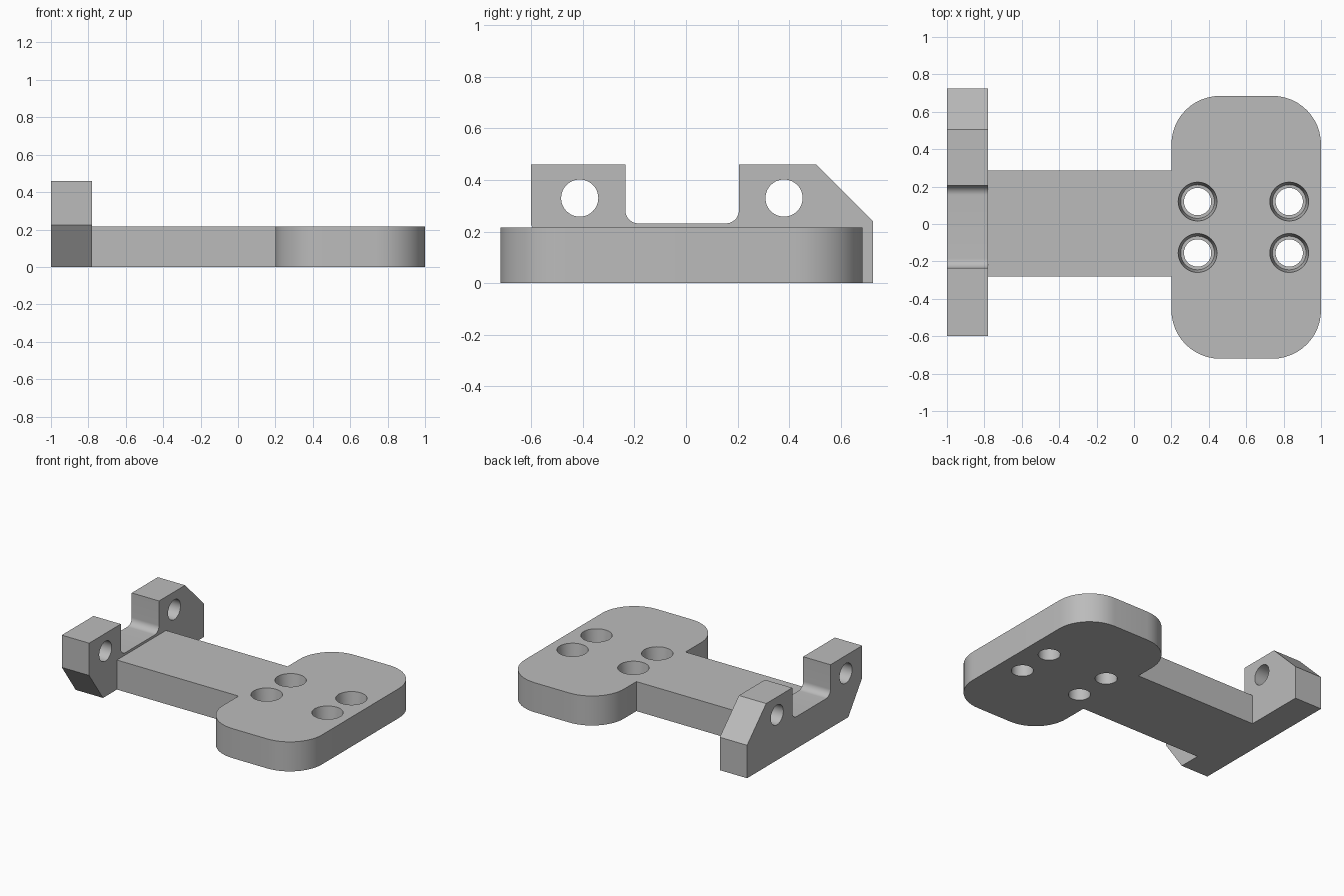
import bpy, bmesh, math
from mathutils import Vector, Matrix

cube = bpy.data.objects.get("Cube")
if cube:
    bpy.data.objects.remove(cube, do_unlink=True)

grey = bpy.data.materials.new("machined grey")
grey.use_nodes = True
COLOUR = (0.50, 0.50, 0.50, 1)
grey.diffuse_color = COLOUR
grey.node_tree.nodes["Principled BSDF"].inputs["Base Color"].default_value = COLOUR

TOP = 0.215
UPRIGHT = Matrix(((0, 0, 1, 0), (1, 0, 0, 0), (0, 1, 0, 0), (0, 0, 0, 1)))


def add_object(name, bm):
    bmesh.ops.recalc_face_normals(bm, faces=bm.faces)
    mesh = bpy.data.meshes.new(name)
    bm.to_mesh(mesh)
    bm.free()
    mesh.materials.append(grey)
    obj = bpy.data.objects.new(name, mesh)
    bpy.context.collection.objects.link(obj)
    return obj


def rounded(points, steps=12):
    """Outline from (u, v, radius) corners, with an arc at each rounded one."""
    outline = []
    for i, (u, v, r) in enumerate(points):
        p = Vector((u, v))
        if r == 0:
            outline.append(p)
            continue
        a = (Vector(points[i - 1][:2]) - p).normalized()
        b = (Vector(points[(i + 1) % len(points)][:2]) - p).normalized()
        centre = p + (a + b) * r
        for k in range(steps + 1):
            t = k / steps * math.pi / 2
            outline.append(centre - b * r * math.cos(t) - a * r * math.sin(t))
    return outline


def extrude(name, points, start, end, matrix=Matrix()):
    bm = bmesh.new()
    face = bm.faces.new([bm.verts.new((p.x, p.y, start)) for p in rounded(points)])
    moved = bmesh.ops.extrude_face_region(bm, geom=[face], use_keep_orig=True)["geom"]
    bmesh.ops.translate(bm, vec=(0, 0, end - start),
                        verts=[g for g in moved if isinstance(g, bmesh.types.BMVert)])
    bmesh.ops.transform(bm, matrix=matrix, verts=bm.verts)
    return add_object(name, bm)


def drill(obj, u, v, start, end, r_start, r_end, matrix=Matrix()):
    """Cut a straight or tapered round hole."""
    bm = bmesh.new()
    place = matrix @ Matrix.Translation((u, v, (start + end) / 2))
    bmesh.ops.create_cone(bm, cap_ends=True, segments=48, radius1=r_start,
                          radius2=r_end, depth=end - start, matrix=place)
    cutter = add_object("hole_cutter", bm)
    cutter.hide_render = True
    mod = obj.modifiers.new("hole", 'BOOLEAN')
    mod.operation, mod.solver, mod.object = 'DIFFERENCE', 'EXACT', cutter
    bpy.context.view_layer.objects.active = obj
    bpy.ops.object.modifier_apply(modifier=mod.name)
    bpy.data.objects.remove(cutter, do_unlink=True)


# Arm and rounded mounting pad in one flat piece
pad = extrude("arm_and_mounting_pad", [
    (-0.78, -0.28, 0), (0.2, -0.28, 0), (0.2, -0.72, 0.26), (1, -0.72, 0.26),
    (1, 0.685, 0.26), (0.2, 0.685, 0.26), (0.2, 0.285, 0), (-0.78, 0.285, 0)], 0, TOP)

# Four counterbored screw holes
for x in (0.34, 0.83):
    for y in (-0.155, 0.12):
        drill(pad, x, y, -0.1, TOP + 0.1, 0.073, 0.073)
        drill(pad, x, y, 0.1, TOP + 0.01, 0.09, 0.105)

# End bracket with two lugs and a filleted gap
bracket = extrude("end_bracket", [
    (-0.44, 0, 0), (0.725, 0, 0), (0.725, 0.24, 0), (0.505, 0.46, 0),
    (0.205, 0.46, 0), (0.205, 0.232, 0.05), (-0.235, 0.232, 0.05),
    (-0.235, 0.46, 0), (-0.6, 0.46, 0), (-0.6, 0.225, 0)], -1, -0.78, UPRIGHT)

# Pin holes through the lugs
for y in (-0.412, 0.38):
    drill(bracket, y, 0.33, -1.1, -0.7, 0.072, 0.072, UPRIGHT)

# Smooth rounded walls, keep edges sharp
for obj in (pad, bracket):
    bpy.ops.object.select_all(action='DESELECT')
    obj.select_set(True)
    bpy.context.view_layer.objects.active = obj
    bpy.ops.object.shade_smooth_by_angle(angle=math.radians(30))
